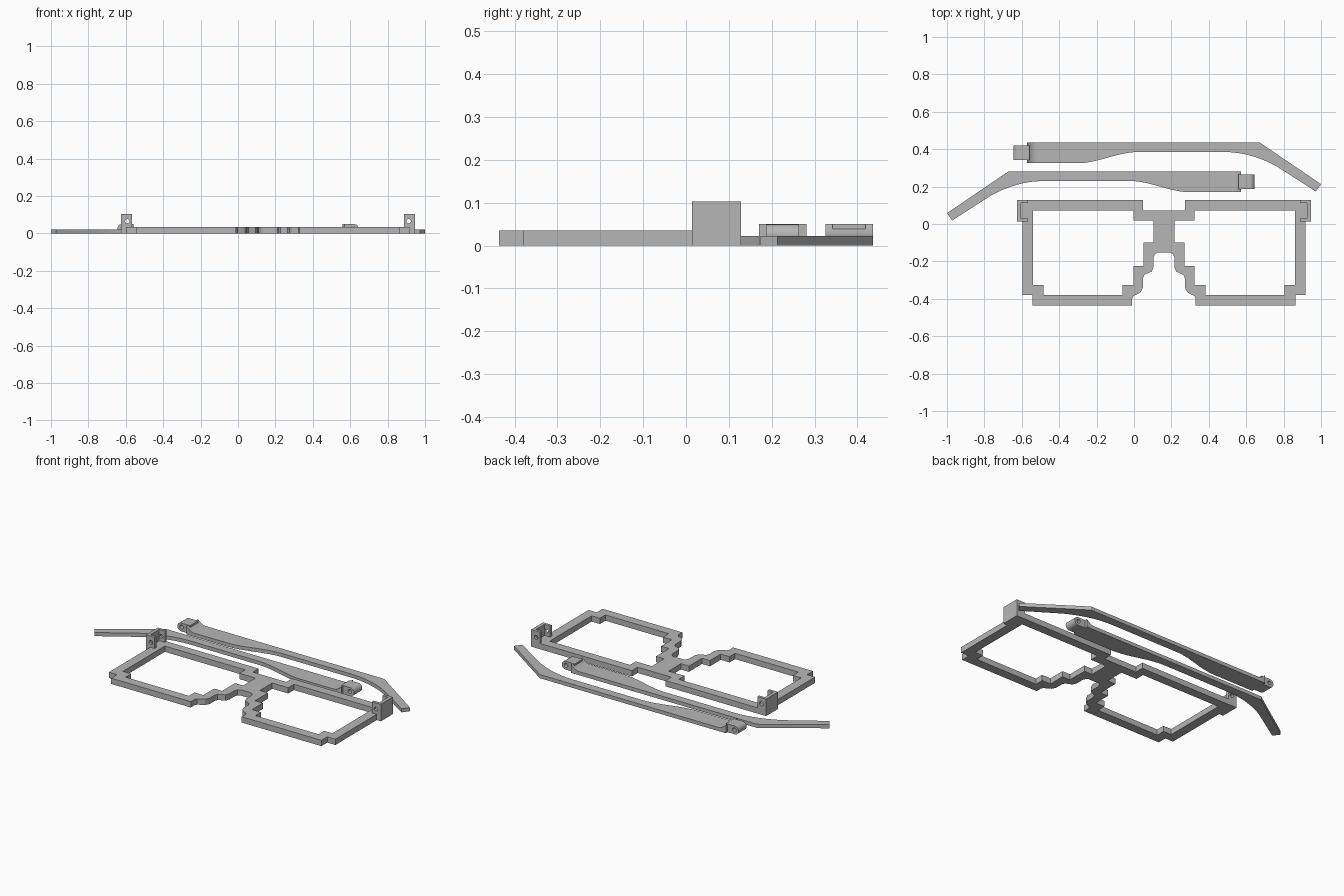
import bpy, bmesh, math
from mathutils import Vector

cube = bpy.data.objects.get("Cube")
if cube:
    bpy.data.objects.remove(cube, do_unlink=True)

grey = bpy.data.materials.new("plain_grey")
grey.use_nodes = True
colour = (0.47, 0.47, 0.47, 1)
grey.diffuse_color = colour
grey.node_tree.nodes["Principled BSDF"].inputs["Base Color"].default_value = colour


def prism(name, loops, start, end, axis="z"):
    """Extrude an outline, with optional holes, along z (xy points) or y (xz points)."""
    bm = bmesh.new()
    edges = []
    for loop in loops:
        if axis == "z":
            verts = [bm.verts.new((a, b, start)) for a, b in loop]
        else:
            verts = [bm.verts.new((a, start, b)) for a, b in loop]
        edges += [bm.edges.new((verts[i - 1], verts[i])) for i in range(len(verts))]
    if len(loops) == 1:
        bm.faces.new(verts)
    else:
        bmesh.ops.triangle_fill(bm, edges=edges, use_beauty=True)
    result = bmesh.ops.extrude_face_region(bm, geom=bm.faces[:])
    shift = Vector((0, 0, end - start)) if axis == "z" else Vector((0, end - start, 0))
    moved = [g for g in result["geom"] if isinstance(g, bmesh.types.BMVert)]
    bmesh.ops.translate(bm, verts=moved, vec=shift)
    bmesh.ops.recalc_face_normals(bm, faces=bm.faces)
    mesh = bpy.data.meshes.new(name)
    bm.to_mesh(mesh)
    bm.free()
    mesh.materials.append(grey)
    obj = bpy.data.objects.new(name, mesh)
    bpy.context.collection.objects.link(obj)
    bpy.ops.object.select_all(action="DESELECT")
    obj.select_set(True)
    bpy.context.view_layer.objects.active = obj
    bpy.ops.object.shade_smooth_by_angle(angle=math.radians(30))


def arc(cx, cz, r, a0, a1, n):
    angles = [math.radians(a0 + (a1 - a0) * i / n) for i in range(n + 1)]
    return [(cx + r * math.cos(a), cz + r * math.sin(a)) for a in angles]


def circle(cx, cz, r):
    return arc(cx, cz, r, 0, 345, 23)


def flip(points, side, offset=0):
    return [(offset + side * x, y) for x, y in points]


# Front frame: stepped outline mirrored about the nose, with two lens openings
CENTRE = 0.16
half = [(.112, .073), (.112, .128), (.785, .128), (.785, .014), (.757, .014),
        (.757, -.38), (.703, -.38), (.703, -.436), (.17, -.436), (.17, -.40),
        (.163, -.385), (.15, -.379), (.125, -.365), (.112, -.34), (.112, -.29),
        (.105, -.272), (.09, -.265), (.066, -.255), (.056, -.23), (.056, -.18),
        (.05, -.163), (.035, -.153)]
lens = [(.163, .073), (.70, .073), (.70, -.327), (.645, -.327), (.645, -.38),
        (.222, -.38), (.222, -.327), (.163, -.327), (.163, -.224), (.11, -.224),
        (.11, -.10), (.056, -.10), (.056, .018), (.163, .018)]
outline = flip(half, 1, CENTRE) + flip(half[::-1], -1, CENTRE)
prism("front_frame", [outline, flip(lens, 1, CENTRE), flip(lens, -1, CENTRE)], 0, .035)

# Hinge brackets: an outer wall and two drilled ears on each side
for side, label in ((1, "left"), (-1, "right")):
    wall = [(.765, 0), (.785, 0), (.785, .103), (.765, .103)]
    prism(label + "_hinge_wall", [flip(wall, side, CENTRE)], .014, .128, "y")
    ear = [(.727, .03), (.785, .03), (.785, .103), (.727, .103)]
    hole = circle(.752, .065, .012)
    for y, end in ((.014, "front"), (.112, "back")):
        prism(f"{label}_hinge_{end}_ear", [flip(ear, side, CENTRE), flip(hole, side, CENTRE)],
              y, y + .016, "y")

# Side arms lying flat behind the frame; the second is mirrored and set further back
STEPS = 10
ts = [i / STEPS for i in range(STEPS + 1)]
arm = [(.572, .281), (-.672, .281), (-1, .058), (-.972, .019)]
arm += [(-.48 - .28 * t, .230 - .075 * t ** 2) for t in reversed(ts)]
arm += [(-.02 + .32 * t, .230 - .06 * t * t * (3 - 2 * t)) for t in ts]
arm += [(.572, .170)]
ramp = [(.52 + .052 * t, .022 + .028 * t ** 2) for t in ts] + [(.572, .005), (.52, .005)]
tab = [(.56, 0)] + arc(.62, .025, .025, -90, 90, 12) + [(.56, .05)]
for side, dy, label in ((1, 0, "right"), (-1, .155, "left")):
    prism(label + "_arm", [[(x, y + dy) for x, y in flip(arm, side)]], 0, .022)
    prism(label + "_arm_ramp", [flip(ramp, side)], .170 + dy, .281 + dy, "y")
    prism(label + "_arm_tab", [flip(tab, side), flip(circle(.617, .026, .012), side)],
          .187 + dy, .264 + dy, "y")
